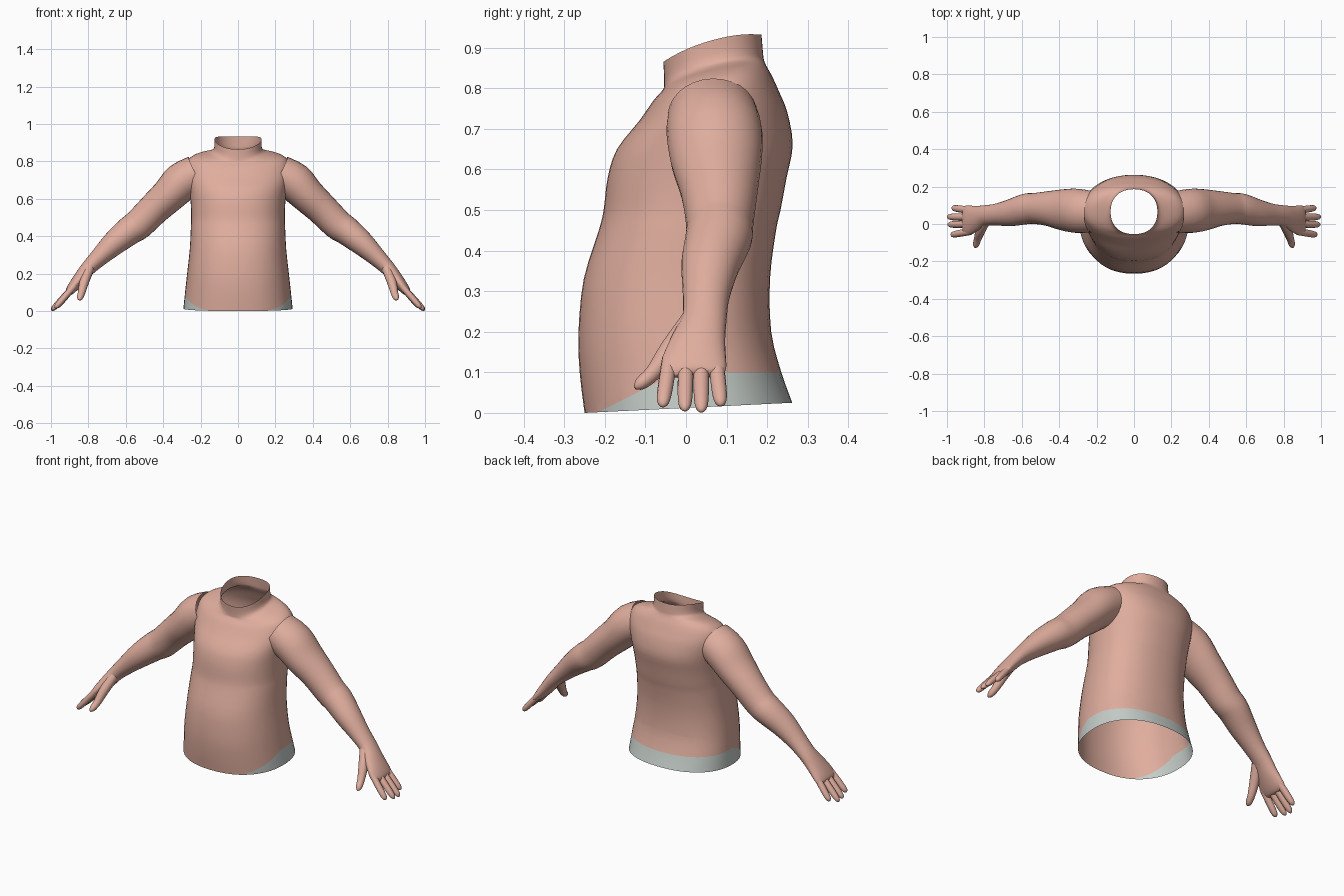
import bpy, bmesh, math
from mathutils import Vector


def material(name, rgb):
    m = bpy.data.materials.new(name)
    m.diffuse_color = (*rgb, 1)
    return m


SKIN = material("skin", (0.74, 0.42, 0.34))
GREY = material("waistband_grey", (0.56, 0.61, 0.58))


def smooth_rows(rows, n):
    """Catmull-Rom interpolation of parameter rows, n steps per span."""
    out = []
    for i in range(len(rows) - 1):
        a, b, c, d = (rows[max(0, min(len(rows) - 1, i + k))] for k in (-1, 0, 1, 2))
        for s in range(n):
            t = s / n
            out.append([0.5 * (2 * q + (r - p) * t + (2 * p - 5 * q + 4 * r - u) * t * t
                               + (3 * q - p - 3 * r + u) * t ** 3)
                        for p, q, r, u in zip(a, b, c, d)])
    return out + [list(rows[-1])]


def loft(rings, cap_end=False):
    """Skin a list of closed rings of points into a bmesh."""
    bm = bmesh.new()
    vr = [[bm.verts.new(p) for p in ring] for ring in rings]
    n = len(vr[0])
    for lo, hi in zip(vr, vr[1:]):
        for j in range(n):
            k = (j + 1) % n
            bm.faces.new((lo[j], lo[k], hi[k], hi[j]))
    if cap_end:
        bm.faces.new(vr[-1])
    return bm


def finish(name, bm, mats, mirror=False):
    for f in bm.faces:
        f.smooth = True
    me = bpy.data.meshes.new(name)
    bm.to_mesh(me)
    bm.free()
    for m in mats:
        me.materials.append(m)
    ob = bpy.data.objects.new(name, me)
    bpy.context.collection.objects.link(ob)
    if mirror:
        mod = ob.modifiers.new("mirror", 'MIRROR')
        mod.use_mirror_merge = False
    return ob


def limb(name, rows, segs, steps):
    """Elliptical tube; rows are x, y, z, half thickness, half width."""
    rows = smooth_rows(rows, steps)
    pts = [Vector(r[:3]) for r in rows]
    rings = []
    for i, r in enumerate(rows):
        d = (pts[min(i + 1, len(pts) - 1)] - pts[max(i - 1, 0)]).normalized()
        v = Vector((0, 1, 0))
        v = (v - d * v.dot(d)).normalized()
        n = v.cross(d)
        rings.append([pts[i] + n * r[3] * math.cos(a) + v * r[4] * math.sin(a)
                      for a in (2 * math.pi * j / segs for j in range(segs))])
    return finish(name, loft(rings, True), [SKIN], mirror=True)


# Torso: front z, back z, front y, back y, half width, y of widest point, side lift
TORSO = [
    (0.000, 0.025, -0.250, 0.262, 0.292, 0.02, 0),
    (0.10, 0.10, -0.262, 0.235, 0.283, 0.02, 0),
    (0.20, 0.20, -0.265, 0.210, 0.272, 0.01, 0),
    (0.33, 0.33, -0.252, 0.207, 0.258, 0.01, 0),
    (0.45, 0.45, -0.215, 0.222, 0.252, 0.02, 0),
    (0.50, 0.50, -0.203, 0.233, 0.250, 0.03, 0),
    (0.58, 0.58, -0.193, 0.248, 0.253, 0.04, 0),
    (0.65, 0.66, -0.170, 0.263, 0.262, 0.05, 0),
    (0.72, 0.74, -0.115, 0.250, 0.278, 0.06, 0),
    (0.77, 0.79, -0.080, 0.230, 0.275, 0.07, 0.005),
    (0.79, 0.83, -0.062, 0.212, 0.255, 0.07, 0.01),
    (0.80, 0.855, -0.055, 0.198, 0.210, 0.07, 0.013),
    (0.81, 0.87, -0.054, 0.192, 0.150, 0.07, 0.012),
    (0.83, 0.885, -0.054, 0.190, 0.128, 0.07, 0.012),
    (0.865, 0.932, -0.056, 0.186, 0.125, 0.065, 0.02),
]


def torso_ring(row, segs=48, p=2.25):
    zf, zb, yf, yb, w, ym, lift = row
    ring = []
    for j in range(segs):
        a = 2 * math.pi * j / segs
        c, s = math.cos(a), math.sin(a)
        x = w * math.copysign(abs(c) ** (2 / p), c)
        k = abs(s) ** (2 / p)
        y = ym + (yb - ym) * k if s > 0 else ym - (ym - yf) * k
        z = zf + (zb - zf) * (y - yf) / (yb - yf) + lift * c * c
        ring.append((x, y, z))
    return ring


bm = loft([torso_ring(r) for r in smooth_rows(TORSO, 3)])
# Grey waistband: level at the back, sloping down to vanish at the belly
for co, no in (((0, 0, 0.1), (0, 0, 1)), ((0, -0.22, 0), (0, -0.5, 1))):
    bmesh.ops.bisect_plane(bm, geom=bm.verts[:] + bm.edges[:] + bm.faces[:],
                           dist=1e-5, plane_co=co, plane_no=no)
for f in bm.faces:
    c = f.calc_center_median()
    f.material_index = int(c.z < 0.1 and c.z < 0.11 + 0.5 * c.y)
finish("torso", bm, [SKIN, GREY])

# Arms with palm
limb("arms", [
    (0.22, 0.065, 0.735, 0.100, 0.110),
    (0.30, 0.070, 0.690, 0.105, 0.118),
    (0.37, 0.075, 0.620, 0.094, 0.112),
    (0.45, 0.082, 0.545, 0.086, 0.095),
    (0.53, 0.083, 0.465, 0.082, 0.083),
    (0.58, 0.080, 0.430, 0.077, 0.082),
    (0.66, 0.060, 0.365, 0.066, 0.072),
    (0.74, 0.050, 0.290, 0.050, 0.058),
    (0.80, 0.045, 0.230, 0.040, 0.055),
    (0.845, 0.030, 0.175, 0.035, 0.068),
    (0.885, 0.020, 0.125, 0.028, 0.080),
    (0.905, 0.018, 0.100, 0.020, 0.076),
    (0.912, 0.018, 0.092, 0.008, 0.060)], 28, 3)

# Four fingers: base y, then tip
for name, by, tip in (("index_fingers", -0.040, (0.978, -0.058, 0.016)),
                      ("middle_fingers", 0.000, (0.994, -0.003, 0.006)),
                      ("ring_fingers", 0.037, (0.997, 0.038, 0.003)),
                      ("little_fingers", 0.073, (0.972, 0.086, 0.018))):
    base, end = Vector((0.875, by, 0.135)), Vector(tip)
    limb(name, [(*base.lerp(end, t), r * 0.9, r) for t, r in
                ((0, 0.019), (0.5, 0.019), (0.8, 0.0175), (0.94, 0.013), (1, 0.004))], 12, 2)

# Thumbs
limb("thumbs", [
    (0.795, 0.015, 0.225, 0.026, 0.030),
    (0.822, -0.040, 0.155, 0.025, 0.026),
    (0.836, -0.080, 0.100, 0.020, 0.020),
    (0.845, -0.112, 0.072, 0.016, 0.016),
    (0.848, -0.126, 0.062, 0.005, 0.005)], 14, 3)
